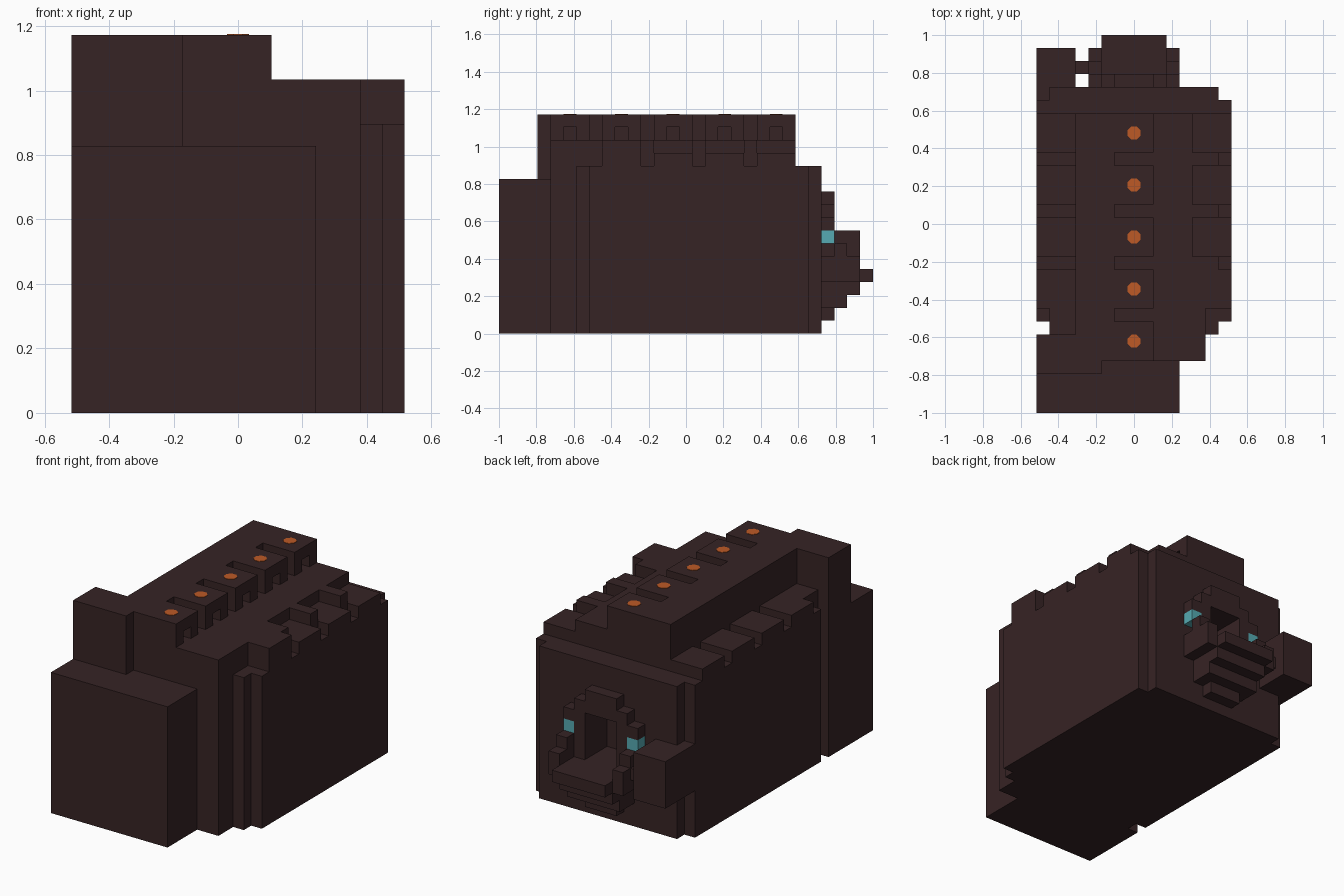
import bpy, bmesh, math

cube = bpy.data.objects.get("Cube")
if cube:
    bpy.data.objects.remove(cube, do_unlink=True)

U = 2 / 29                       # one building block


def material(name, rgb):
    m = bpy.data.materials.new(name)
    m.use_nodes = True
    color = (*rgb, 1)
    m.diffuse_color = color
    node = next(n for n in m.node_tree.nodes if n.type == 'BSDF_PRINCIPLED')
    node.inputs["Base Color"].default_value = color
    node.inputs["Roughness"].default_value = 0.9
    return m


BROWN = material("dark brown", (0.037, 0.017, 0.018))
ORANGE = material("glowing orange", (0.515, 0.102, 0.019))
TEAL = material("teal", (0.093, 0.402, 0.445))


def place(x, y, z):
    """Block coordinates to model space."""
    return ((x - 7.5) * U, (y - 14.5) * U, z * U)


def boxes(name, spans, mat=BROWN):
    """One object from boxes given as (x range, y range, z range)."""
    bm = bmesh.new()
    for xs, ys, zs in spans:
        new = bmesh.ops.create_cube(bm, size=1)["verts"]
        for v in new:
            v.co = place(*(r[c > 0] for r, c in zip((xs, ys, zs), v.co)))
    mesh = bpy.data.meshes.new(name)
    bm.to_mesh(mesh)
    bm.free()
    obj = bpy.data.objects.new(name, mesh)
    bpy.context.scene.collection.objects.link(obj)
    mesh.materials.append(mat)
    return obj


def mirrored(spans):
    return spans + [((15 - x[1], 15 - x[0]), y, z) for x, y, z in spans]


# Main hull, with the mouth recess cut into its back end
hull = boxes("hull", [((0, 15), (7, 24), (0, 13))])
back_panel = boxes("back_panel", [((1, 14), (24, 25), (0, 13))])
cutter = boxes("mouth_cutter", [((6, 9), (23, 26), (5, 9))])
cutter.hide_render = True
cutter.hide_viewport = True
cutter.display_type = 'WIRE'
for part in (hull, back_panel):
    cut = part.modifiers.new("mouth", 'BOOLEAN')
    cut.object = cutter
    cut.operation = 'DIFFERENCE'
    cut.solver = 'EXACT'

# Stepped front end
boxes("front_block", [((0, 11), (0, 4), (0, 12))])
boxes("front_steps", [((1, 13), (4, 6), (0, 13)), ((1, 14), (6, 7), (0, 13))])
boxes("corner_tower", [((0, 3), (3, 6), (0, 17)), ((3, 5), (3, 4), (0, 17))])

# Deck and the battlements along both sides
boxes("deck", [((3, 12), (4, 23), (13, 15)), ((12, 13), (4, 8), (13, 15)),
               ((12, 15), (8, 11), (13, 15))])
boxes("deck_ribs", [((12, 14), (y, y + 1), (13, 15)) for y in (11, 15, 19)])
boxes("side_teeth", [((12, 15), (y, y + 3), (13, 14)) for y in (12, 16, 20)]
      + [((0, 3), (y, y + 3), (13, 14)) for y in (8, 12, 16, 20)]
      + [((1, 3), (6, 8), (13, 14))])

# Ridge with arched chimneys and glowing vents
boxes("ridge_spine", [((3, 6), (4, 23), (15, 17))])
for y in range(4, 21, 4):
    boxes("chimney", [((6, 7), (y, y + 3), (15, 17)),
                      ((7, 9), (y, y + 1), (15, 17)),
                      ((7, 9), (y + 2, y + 3), (15, 17)),
                      ((7, 9), (y + 1, y + 2), (16, 17))])
    bpy.ops.mesh.primitive_cylinder_add(
        vertices=8, radius=U * 0.54, depth=0.005,
        location=place(7.5, y + 1.5, 17), rotation=(0, 0, math.pi / 8))
    vent = bpy.context.object
    vent.name = "vent"
    vent.data.materials.append(ORANGE)

# Face: hood around the mouth, eyes, stepped jaw
boxes("hood", [((6, 9), (25, 26), (9, 11))] + mirrored([
    ((5, 6), (25, 26), (4, 10)), ((4, 5), (25, 26), (8, 9))]))
boxes("eyes", mirrored([((4, 5), (25, 26), (7, 8))]), TEAL)
boxes("jaw", [((5, 10), (25, 29), (4, 5)), ((5, 10), (25, 28), (3, 4)),
              ((5, 10), (25, 27), (2, 3)), ((6, 9), (25, 26), (1, 2))])
boxes("jaw_rim", mirrored([((4, 5), (25, 28), (4, 6)),
                           ((4, 5), (26, 27), (6, 7))]))

# Side arm at the back corner, linked to the jaw
boxes("arm", [((0, 3), (25, 28), (4, 8)), ((0, 1), (24, 25), (4, 8)),
              ((3, 4), (26, 27), (5, 6))])
